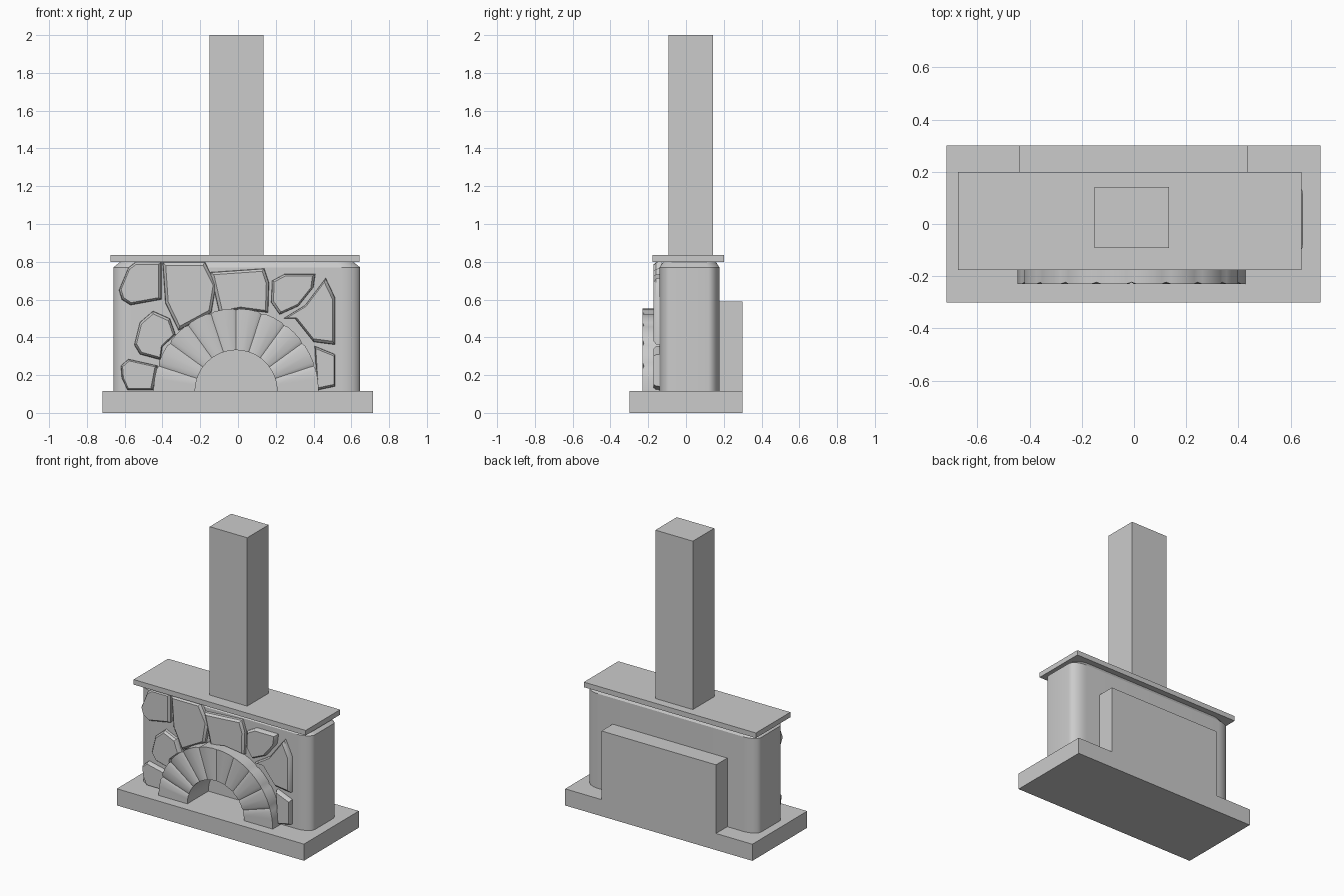
import bpy, bmesh
from math import sin, cos, pi, radians

if "Cube" in bpy.data.objects:
    bpy.data.objects.remove(bpy.data.objects["Cube"])


def make(name, verts, faces, smooth=None):
    me = bpy.data.meshes.new(name)
    me.from_pydata(verts, [], faces)
    bm = bmesh.new()
    bm.from_mesh(me)
    bmesh.ops.recalc_face_normals(bm, faces=bm.faces)
    bm.to_mesh(me)
    bm.free()
    ob = bpy.data.objects.new(name, me)
    bpy.context.collection.objects.link(ob)
    if smooth:
        bpy.ops.object.select_all(action='DESELECT')
        ob.select_set(True)
        bpy.context.view_layer.objects.active = ob
        bpy.ops.object.shade_smooth_by_angle(angle=radians(smooth))
    return ob


def loft(name, rings, closed=False, smooth=None):
    """Skin equal-length closed rings; cap the ends or join last to first."""
    n, m = len(rings[0]), len(rings)
    verts = [v for r in rings for v in r]
    faces = []
    for i in range(m if closed else m - 1):
        a, b = i * n, (i + 1) % m * n
        faces += [(a + j, a + (j + 1) % n, b + (j + 1) % n, b + j) for j in range(n)]
    if not closed:
        faces += [tuple(range(n)), tuple(range((m - 1) * n, m * n))]
    return make(name, verts, faces, smooth)


def box(name, x0, x1, y0, y1, z0, z1):
    ring = [(x0, y0), (x1, y0), (x1, y1), (x0, y1)]
    return loft(name, [[(x, y, z) for x, y in ring] for z in (z0, z1)])


# Plain slabs
box("base", -0.718, 0.715, -0.30, 0.30, 0, 0.115)
box("mantel", -0.675, 0.642, -0.177, 0.20, 0.80, 0.835)
box("chimney", -0.152, 0.135, -0.092, 0.142, 0.83, 2.0)
box("back_panel", -0.44, 0.437, 0.17, 0.30, 0.11, 0.59)


# Body with rounded upright corners and a sloped top edge
def body_ring(z, d):
    x0, x1, y0, y1 = -0.66 + d, 0.647 - d, -0.14 + d / 2, 0.177 - d / 2
    rx, ry = 0.10, 0.06
    pts = []
    for cx, cy, start in ((x1 - rx, y1 - ry, 0), (x0 + rx, y1 - ry, 1),
                          (x0 + rx, y0 + ry, 2), (x1 - rx, y0 + ry, 3)):
        for k in range(9):
            a = (start + k / 8) * pi / 2
            pts.append((cx + rx * cos(a), cy + ry * sin(a), z))
    return pts


body = loft("body", [body_ring(0.10, 0), body_ring(0.77, 0), body_ring(0.802, 0.04)], smooth=30)

# Fire opening cut into the body
CX, CZ = -0.01, 0.115
opening = loft("opening_cutter", [
    [(CX + 0.225 * cos(k * pi / 24), y, CZ + 0.225 * sin(k * pi / 24)) for k in range(48)]
    for y in (-0.4, 0.0)])
opening.hide_render = True
opening.hide_viewport = True
cut = body.modifiers.new("opening", 'BOOLEAN')
cut.object = opening
cut.operation = 'DIFFERENCE'
cut.solver = 'EXACT'

# Arch of ten blocks with shallow grooves at the joints
angles = [(0, 0)]
for k in range(10):
    angles += [(k * 18 + 2.5, 0), (k * 18 + 9, 0), (k * 18 + 15.5, 0)]
    angles.append((k * 18 + 18, 1 if k < 9 else 0))
rings = []
for deg, groove in angles:
    c, s = cos(radians(deg)), sin(radians(deg))
    d = 0.007 * groove
    section = [(0.217, -0.23 + d), (0.437 - d, -0.23 + d), (0.437 - d, 0.0), (0.217, 0.0)]
    rings.append([(CX + r * c, y, CZ + r * s) for r, y in section])
loft("arch", rings, smooth=40)

# Facing stones, outlines in the front plane (x, z)
stones = {
    "top_left": [(-.63, .65), (-.58, .77), (-.54, .80), (-.405, .80), (-.405, .60), (-.57, .57), (-.615, .60)],
    "upper_left": [(-.40, .80), (-.175, .80), (-.115, .68), (-.14, .53), (-.315, .435), (-.385, .58)],
    "mid_left": [(-.55, .36), (-.52, .48), (-.45, .54), (-.36, .50), (-.33, .415), (-.40, .35), (-.41, .28), (-.52, .31)],
    "low_left": [(-.62, .25), (-.58, .285), (-.425, .25), (-.45, .12), (-.585, .12), (-.615, .185)],
    "top_middle": [(-.15, .745), (.14, .765), (.165, .69), (.16, .53), (.01, .55), (-.10, .53)],
    "upper_right": [(.18, .70), (.245, .735), (.41, .735), (.40, .665), (.32, .565), (.22, .52), (.175, .585)],
    "mid_right": [(.465, .715), (.515, .61), (.515, .36), (.40, .375), (.30, .50), (.24, .50), (.355, .57)],
    "low_right": [(.405, .355), (.515, .31), (.515, .14), (.42, .12)],
}
for name, pts in stones.items():
    mx = sum(p[0] for p in pts) / len(pts)
    mz = sum(p[1] for p in pts) / len(pts)
    loft(name + "_stone", [
        [(mx + (x - mx) * s, y, mz + (z - mz) * s) for x, z in pts]
        for y, s in ((-0.13, 1), (-0.158, 0.98), (-0.172, 0.88))], smooth=35)
